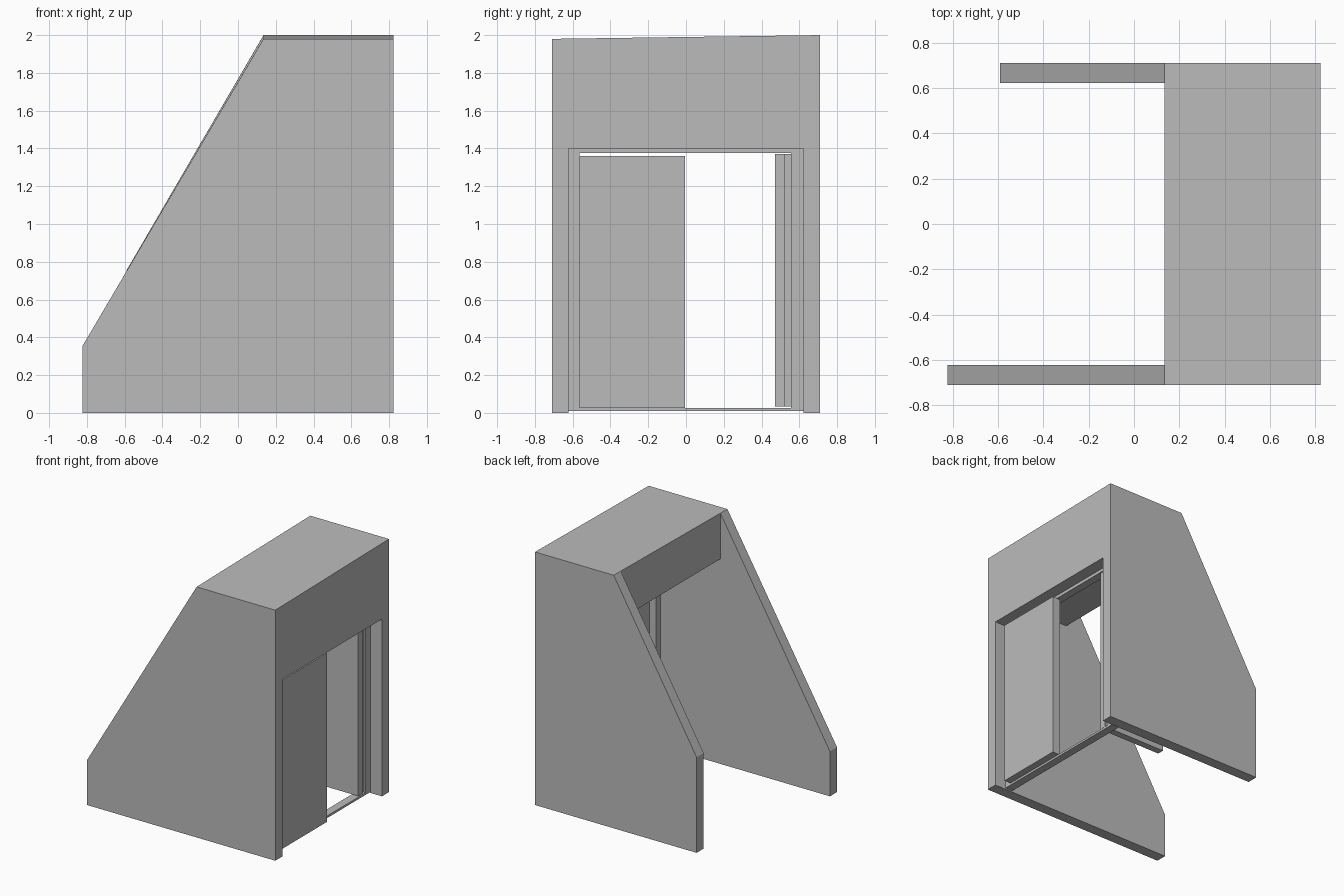
import bpy
import bmesh

cube = bpy.data.objects.get("Cube")
if cube:
    bpy.data.objects.remove(cube, do_unlink=True)

grey = bpy.data.materials.new("plain_grey")
grey.use_nodes = True
grey.diffuse_color = (0.5, 0.5, 0.5, 1)
grey.node_tree.nodes["Principled BSDF"].inputs["Base Color"].default_value = (0.5, 0.5, 0.5, 1)


def prism(name, profile, y0, y1):
    """Extrude an x-z outline from y0 to y1; roof-height points follow the slight roof fall."""
    bm = bmesh.new()
    face = bm.faces.new([bm.verts.new((x, y0, z)) for x, z in profile])
    moved = bmesh.ops.extrude_face_region(bm, geom=[face])["geom"]
    for v in moved:
        if isinstance(v, bmesh.types.BMVert):
            v.co.y = y1
    for v in bm.verts:
        if v.co.z > 1.9:
            v.co.z += 0.014 * v.co.y
    bmesh.ops.recalc_face_normals(bm, faces=bm.faces)
    mesh = bpy.data.meshes.new(name)
    bm.to_mesh(mesh)
    bm.free()
    mesh.materials.append(grey)
    obj = bpy.data.objects.new(name, mesh)
    bpy.context.collection.objects.link(obj)
    return obj


def box(name, x, y, z):
    return prism(name, [(x[0], z[0]), (x[1], z[0]), (x[1], z[1]), (x[0], z[1])], *y)


RIGHT, RIDGE, TOP = 0.823, 0.135, 1.99
WALL_OUT, WALL_IN = 0.71, 0.622

# Side walls with a sloping edge
for name, toe, toe_z, y0, y1 in (
    ("front_wall", -0.823, 0.355, -WALL_OUT, -WALL_IN),
    ("back_wall", -0.59, 0.755, WALL_IN, WALL_OUT),
):
    prism(name, [(toe, 0), (RIGHT, 0), (RIGHT, TOP), (RIDGE, TOP), (toe, toe_z)], y0, y1)

# Roof block with the lintel hanging over the doorway
prism("roof_and_lintel",
      [(RIDGE, 1.62), (0.72, 1.62), (0.72, 1.4), (RIGHT, 1.4), (RIGHT, TOP), (RIDGE, TOP)],
      -WALL_IN, WALL_IN)

# Door frame
frame_x = (0.66, 0.725)
box("frame_head", frame_x, (-WALL_IN, WALL_IN), (1.375, 1.4))
box("frame_sill", frame_x, (-WALL_IN, WALL_IN), (0.01, 0.027))
for name, y in (("frame_jamb_front", (-WALL_IN, -0.565)), ("frame_jamb_back", (0.557, WALL_IN))):
    box(name, frame_x, y, (0.027, 1.375))

# Double door: one leaf closed, one swung open inwards
box("closed_door", (0.715, 0.782), (-0.565, -0.006), (0.027, 1.36))
box("open_door", (0.16, 0.72), (0.47, 0.525), (0.033, 1.37))
box("open_door_hinge_strip", (0.67, 0.71), (0.525, 0.557), (0.033, 1.37))
